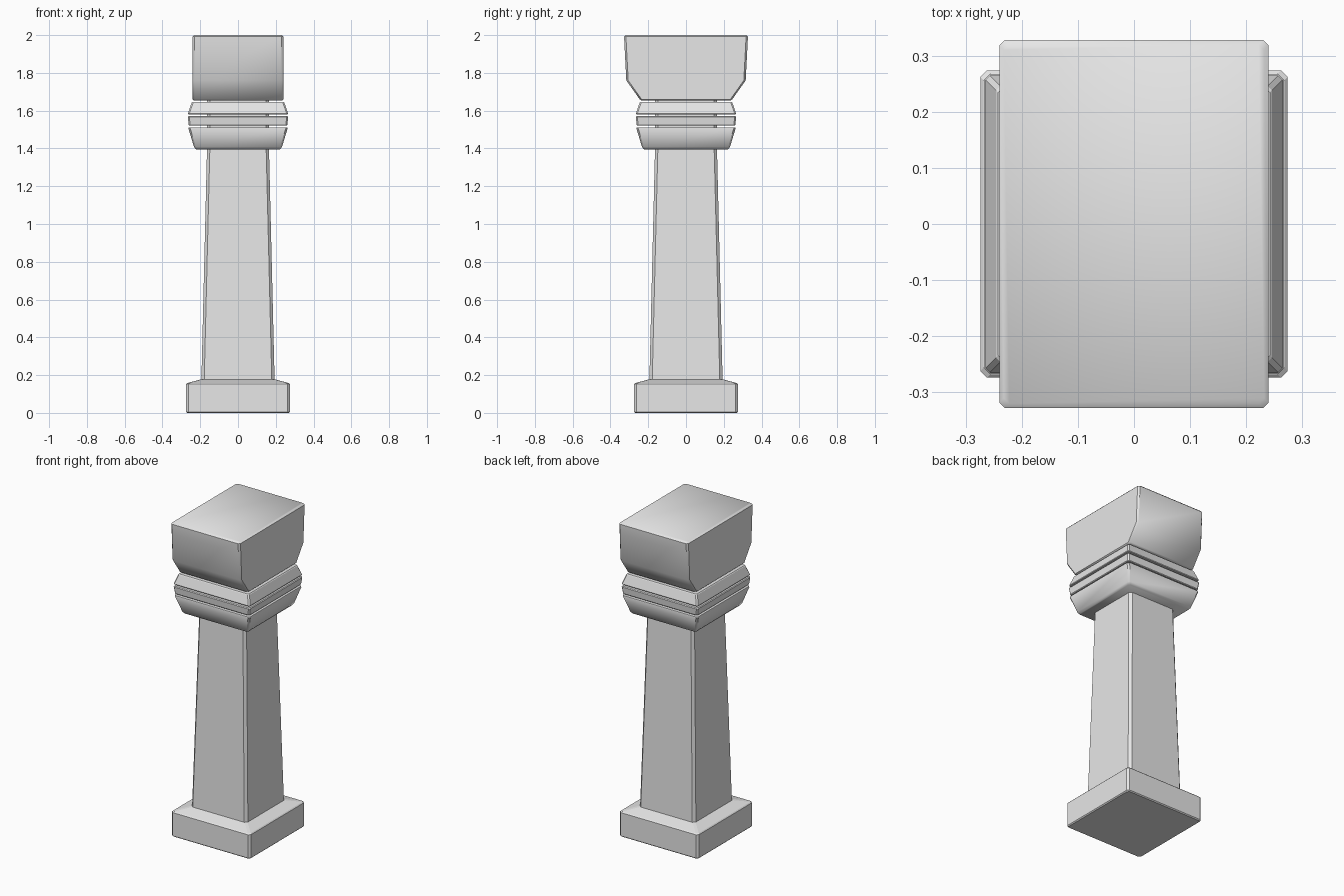
import bpy
import math

cube = bpy.data.objects.get("Cube")
if cube:
    bpy.data.objects.remove(cube, do_unlink=True)

# Single stone colour
stone = bpy.data.materials.new("grey stone")
stone.use_nodes = True
stone.diffuse_color = (0.8, 0.8, 0.8, 1)
stone.node_tree.nodes["Principled BSDF"].inputs["Base Color"].default_value = (0.8, 0.8, 0.8, 1)


def ring(hx, hy, z, c):
    """Rectangle with cut corners, counter-clockwise."""
    return [(hx - c, -hy, z), (hx, c - hy, z), (hx, hy - c, z), (hx - c, hy, z),
            (c - hx, hy, z), (-hx, hy - c, z), (-hx, c - hy, z), (c - hx, -hy, z)]


def loft(name, sections, cut, smooth=None):
    """Skin a stack of (half x, half y, height) sections."""
    verts = [v for hx, hy, z in sections for v in ring(hx, hy, z, cut)]
    last = (len(sections) - 1) * 8
    faces = [list(range(7, -1, -1)), list(range(last, last + 8))]
    for base in range(0, last, 8):
        for i in range(8):
            j = (i + 1) % 8
            faces.append((base + i, base + j, base + j + 8, base + i + 8))
    mesh = bpy.data.meshes.new(name)
    mesh.from_pydata(verts, [], faces)
    mesh.materials.append(stone)
    obj = bpy.data.objects.new(name, mesh)
    bpy.context.collection.objects.link(obj)
    if smooth:
        bpy.ops.object.select_all(action='DESELECT')
        obj.select_set(True)
        bpy.context.view_layer.objects.active = obj
        bpy.ops.object.shade_smooth_by_angle(angle=math.radians(smooth))
    return obj


def square(*profile):
    return [(h, h, z) for h, z in profile]


# Foot block with sloping shoulder
loft("plinth", square((0.268, 0), (0.274, 0.006), (0.274, 0.152), (0.268, 0.158), (0.195, 0.178)), 0.012)

# Tapered shaft, running up through the collar gaps
loft("shaft", square((0.194, 0.165), (0.164, 1.4), (0.164, 1.67)), 0.015)

# Three stacked collars
loft("lower_collar", square((0.222, 1.395), (0.233, 1.408), (0.263, 1.507), (0.261, 1.512)), 0.01, 40)
loft("middle_collar", square((0.257, 1.521), (0.261, 1.525), (0.266, 1.566), (0.262, 1.571)), 0.008)
loft("upper_collar", square((0.263, 1.581), (0.265, 1.585), (0.246, 1.641), (0.242, 1.645)), 0.008)

# Bracket-shaped capital, wider front to back
loft("capital", [(0.232, 0.235, 1.653), (0.24, 0.245, 1.66), (0.24, 0.316, 1.76),
                 (0.24, 0.328, 1.992), (0.232, 0.32, 2)], 0.01, 40)
